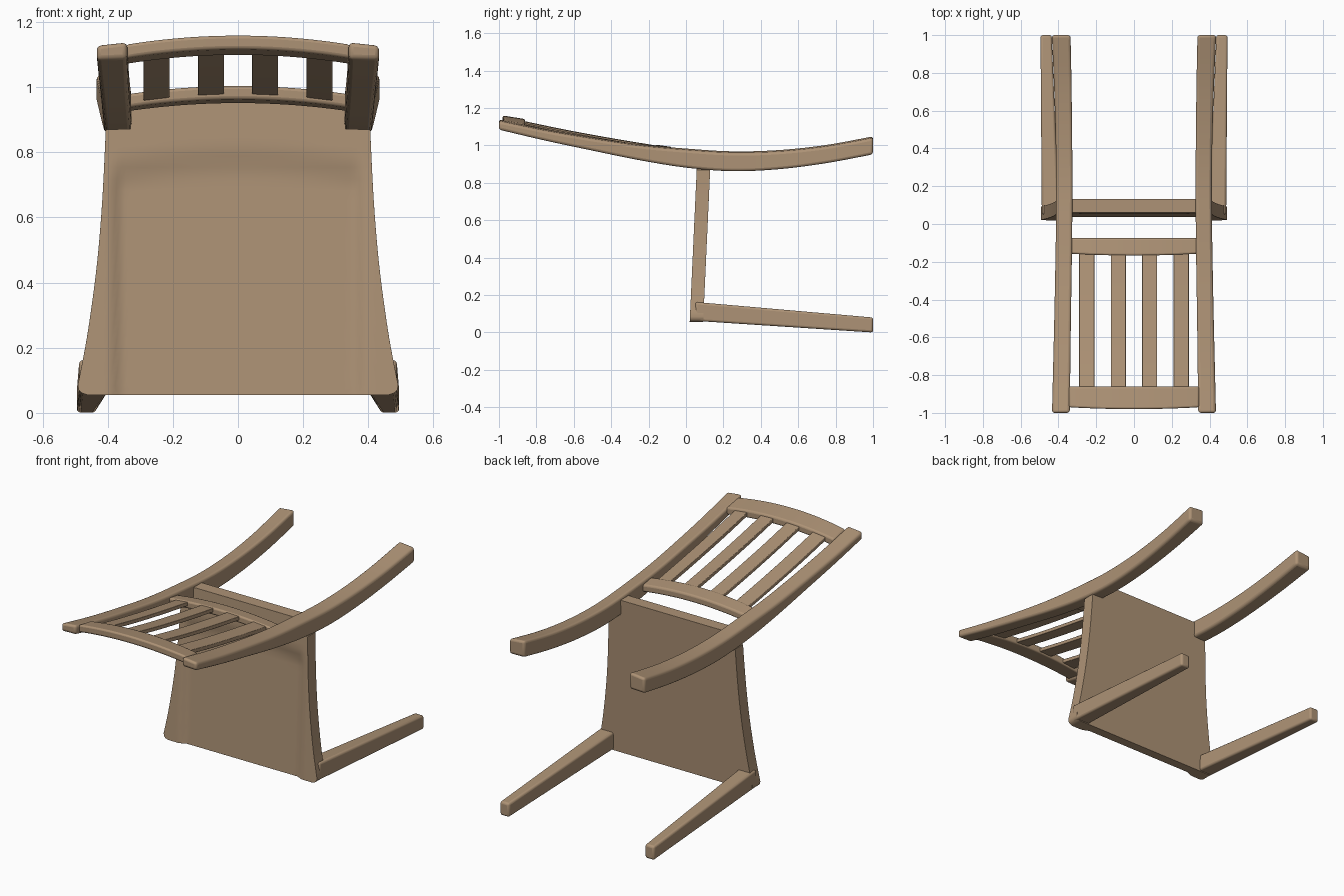
import bpy, math

if "Cube" in bpy.data.objects:
    bpy.data.objects.remove(bpy.data.objects["Cube"])

WOOD = bpy.data.materials.new("wood")
WOOD.diffuse_color = (0.42, 0.29, 0.18, 1)
WOOD.use_nodes = True
WOOD.node_tree.nodes["Principled BSDF"].inputs["Base Color"].default_value = WOOD.diffuse_color


def make(name, verts, faces, bevel):
    me = bpy.data.meshes.new(name)
    me.from_pydata(verts, [], faces)
    me.materials.append(WOOD)
    ob = bpy.data.objects.new(name, me)
    bpy.context.collection.objects.link(ob)
    bpy.ops.object.select_all(action='DESELECT')
    ob.select_set(True)
    bpy.context.view_layer.objects.active = ob
    bpy.ops.object.mode_set(mode='EDIT')
    bpy.ops.mesh.select_all(action='SELECT')
    bpy.ops.mesh.normals_make_consistent(inside=False)
    bpy.ops.object.mode_set(mode='OBJECT')
    bpy.ops.object.shade_smooth_by_angle(angle=math.radians(35))
    if bevel:
        b = ob.modifiers.new("bevel", 'BEVEL')
        b.width, b.segments = bevel, 3
        b.limit_method, b.angle_limit = 'ANGLE', math.radians(40)
    return ob


def loft(name, rings, bevel):
    """Skin a list of equal rings and cap both ends."""
    n = len(rings[0])
    verts = [p for r in rings for p in r]
    faces = [(i*n + j, i*n + (j+1) % n, (i+1)*n + (j+1) % n, (i+1)*n + j)
             for i in range(len(rings) - 1) for j in range(n)]
    faces += [tuple(range(n)), tuple(range(len(verts) - n, len(verts)))]
    return make(name, verts, faces, bevel)


def spline(keys, steps=6):
    """Catmull-Rom through tuples."""
    k = [keys[0]] + keys + [keys[-1]]
    out = []
    for i in range(1, len(k) - 2):
        for s in range(steps):
            t = s / steps
            out.append(tuple(0.5*(2*b + (c-a)*t + (2*a-5*b+4*c-d)*t*t + (3*b-a-3*c+d)*t**3)
                             for a, b, c, d in zip(*k[i-1:i+3])))
    return out + [keys[-1]]


def smooth(t):
    t = min(1, max(0, t))
    return t*t*(3 - 2*t)


# back posts running into the rear legs: y, z low, z high, x inner, x outer
POST = spline([(-1, 1.087, 1.14, .34, .434), (-.75, 1.028, 1.088, .337, .428),
               (-.5, .975, 1.045, .334, .422), (-.25, .924, 1.008, .33, .417),
               (0, .884, .985, .327, .413), (.25, .865, .970, .326, .412),
               (.5, .876, .977, .328, .416), (.75, .908, 1.004, .331, .424),
               (1, .955, 1.05, .336, .435)])
# front legs, same layout
LEG = [(.05, .062, .163, .397, .488), (1, 0, .08, .436, .495)]
for side, label in ((-1, "left"), (1, "right")):
    loft(f"{label}_back_post",
         [[(side*a, y, lo), (side*b, y, lo - .003), (side*b, y, hi - .01), (side*a, y, hi)]
          for y, lo, hi, a, b in POST], .014)
    loft(f"{label}_front_leg",
         [[(side*a, y, lo), (side*b, y, lo), (side*b, y, hi), (side*a, y, hi)]
          for y, lo, hi, a, b in LEG], .012)

# seat panel: flared outline with a dished sitting face, open at the front edge
rows = [(.055, .462), (.061, .48), (.07, .489), (.085, .492)]
rows += spline([(.11, .487), (.25, .461), (.45, .434), (.65, .417), (.87, .406)], 7)
rows += [(.872, .33), (.96, .33)]
NX = 60
front, back = [], []
for z, w in rows:
    for i in range(NX + 1):
        x = w*(2*i/NX - 1)
        y = .02 + (z - .06)*.046
        dish = .018*smooth((.40 - abs(x))/.05)*smooth((.82 - .25*x*x - z)/.09)
        front.append((x, y + dish, z))
        back.append((x, y + .072, z))
W, N = NX + 1, len(front)
R = len(rows)
faces = []
for r in range(R - 1):
    for i in range(NX):
        a = r*W + i
        faces.append((a, a+1, a+W+1, a+W))
        faces.append((N+a, N+a+W, N+a+W+1, N+a+1))
    for a in (r*W, r*W + NX):
        faces.append((a, a+W, N+a+W, N+a))
for i in range(NX):
    for a in (i, (R-1)*W + i):
        faces.append((a, a+1, N+a+1, N+a))
make("seat", front + back, faces, .006)


# curved cross rails of the backrest
def rail(name, y0, z0, y1, z1, thick, bow):
    rings = []
    for i in range(25):
        x = .345*(i/12 - 1)
        d = -bow*(x/.345)**2
        yo = .01*(x/.345)**2
        rings.append([(x, y0 + yo, z0 + d), (x, y1, z1 + d),
                      (x, y1, z1 + d + thick), (x, y0 + yo, z0 + d + thick)])
    loft(name, rings, .01)


rail("top_rail", -.98, 1.117, -.86, 1.098, .043, .028)
rail("lower_rail", -.167, .963, -.075, .95, .042, .026)

# four slats following the curve of the back
SLAT = spline([(-.88, 1.112), (-.65, 1.064), (-.4, 1.018), (-.14, .975)], 5)
for n, cx in enumerate((-.25, -.083, .083, .25)):
    def zoff(x):
        return -.027*(x/.345)**2
    rings = []
    for y, z in SLAT:
        l, r = cx - .04, cx + .04
        rings.append([(l, y, z + zoff(l)), (r, y, z + zoff(r)),
                      (r, y, z + zoff(r) + .022), (l, y, z + zoff(l) + .022)])
    loft(f"back_slat_{n + 1}", rings, .003)
